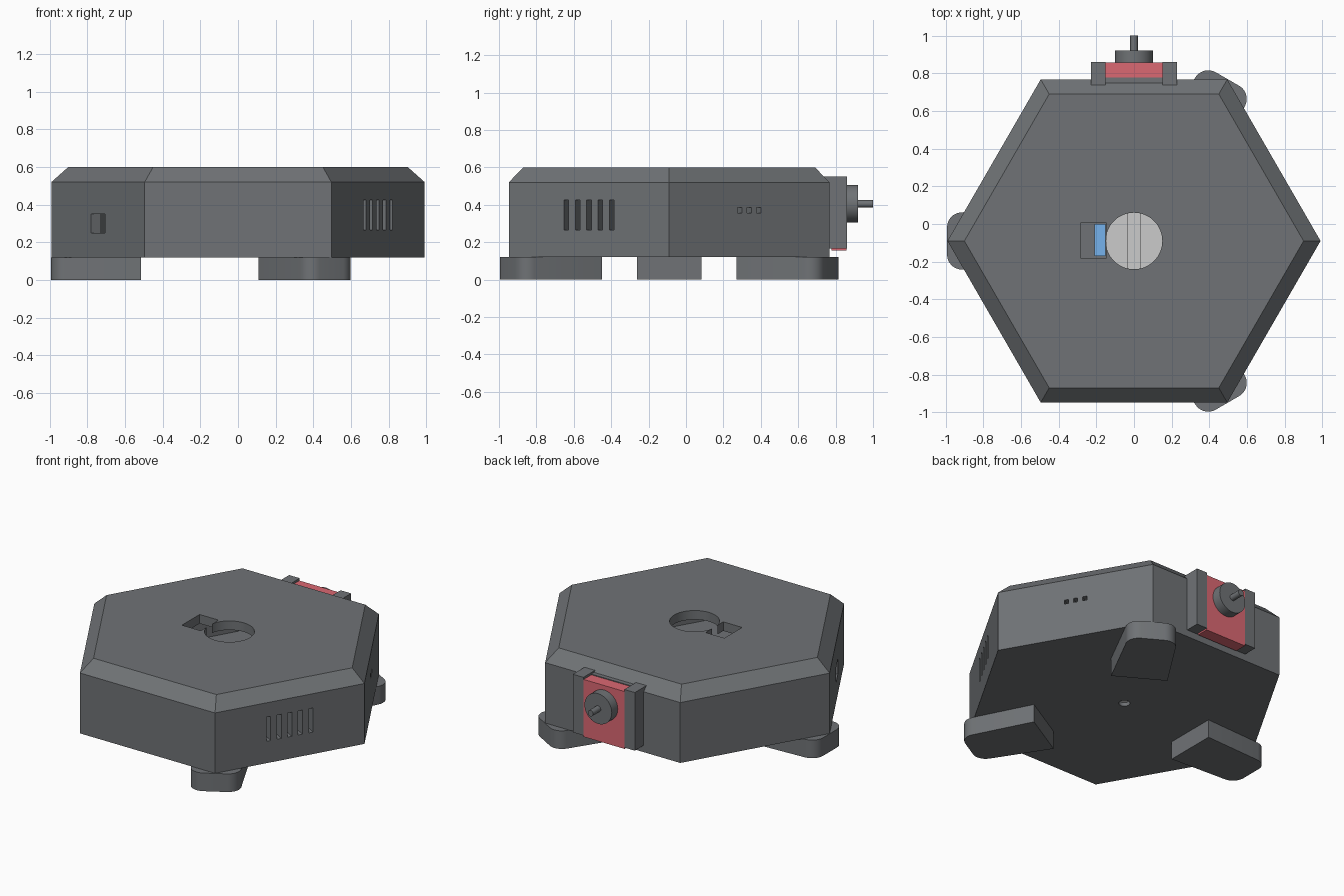
import bpy, bmesh, math
from mathutils import Matrix, Vector

if "Cube" in bpy.data.objects:
    bpy.data.objects.remove(bpy.data.objects["Cube"])

CY = -0.09  # centre of the hexagonal body in y


def material(name, rgb):
    m = bpy.data.materials.new(name)
    m.diffuse_color = (*rgb, 1)
    m.use_nodes = True
    m.node_tree.nodes["Principled BSDF"].inputs["Base Color"].default_value = m.diffuse_color
    return m


DARK = material("dark_grey", (0.16, 0.17, 0.18))
RED = material("red", (0.71, 0.14, 0.17))
BLUE = material("blue", (0.18, 0.45, 0.84))
WHITE = material("off_white", (0.8, 0.8, 0.8))


def finish(bm, name, mat, smooth=False):
    bmesh.ops.recalc_face_normals(bm, faces=bm.faces)
    me = bpy.data.meshes.new(name)
    bm.to_mesh(me)
    bm.free()
    ob = bpy.data.objects.new(name, me)
    bpy.context.collection.objects.link(ob)
    if mat:
        me.materials.append(mat)
    if smooth:
        bpy.ops.object.select_all(action='DESELECT')
        ob.select_set(True)
        bpy.context.view_layer.objects.active = ob
        bpy.ops.object.shade_smooth_by_angle(angle=math.radians(30))
    return ob


def box(name, lo, hi, mat=None, frame=Matrix()):
    bm = bmesh.new()
    lo, hi = Vector(lo), Vector(hi)
    m = frame @ Matrix.Translation((lo + hi) / 2) @ Matrix.Diagonal((*(hi - lo), 1))
    bmesh.ops.create_cube(bm, size=1, matrix=m)
    return finish(bm, name, mat)


def cylinder(name, r, a, b, mat=None, segs=48):
    a, b = Vector(a), Vector(b)
    d = b - a
    m = Matrix.Translation((a + b) / 2) @ d.to_track_quat('Z', 'Y').to_matrix().to_4x4()
    bm = bmesh.new()
    bmesh.ops.create_cone(bm, cap_ends=True, segments=segs, radius1=r, radius2=r,
                          depth=d.length, matrix=m)
    return finish(bm, name, mat, smooth=True)


def hex_prism(name, levels, mat=None):
    """Hexagon lofted through (radius, z) levels."""
    bm = bmesh.new()
    rings = [[bm.verts.new((r * math.cos(k * math.pi / 3), CY + r * math.sin(k * math.pi / 3), z))
              for k in range(6)] for r, z in levels]
    for p, q in zip(rings, rings[1:]):
        for k in range(6):
            bm.faces.new((p[k], p[(k + 1) % 6], q[(k + 1) % 6], q[k]))
    bm.faces.new(rings[0][::-1])
    bm.faces.new(rings[-1])
    return finish(bm, name, mat)


def cut(target, cutters):
    for c in cutters:
        c.hide_render = True
        mod = target.modifiers.new("cut", 'BOOLEAN')
        mod.operation, mod.solver, mod.object = 'DIFFERENCE', 'EXACT', c
        bpy.context.view_layer.objects.active = target
        bpy.ops.object.modifier_apply(modifier=mod.name)
        bpy.data.objects.remove(c)


def face_frame(deg):
    """Local x = outward from a hexagon side, y = along it, origin on the side."""
    return (Matrix.Translation((0, CY, 0)) @ Matrix.Rotation(math.radians(deg), 4, 'Z')
            @ Matrix.Translation((0.857, 0, 0)))


# Hollow housing with chamfered top edge
housing = hex_prism("housing", [(0.99, 0.12), (0.99, 0.52), (0.90, 0.60)], DARK)
cutters = [hex_prism("cavity", [(0.92, 0.18), (0.92, 0.49), (0.86, 0.54)]),
           cylinder("top_hole", 0.15, (0, CY, 0.5), (0, CY, 0.7), segs=64),
           box("latch_hole", (-0.285, -0.18, 0.5), (-0.147, 0.005, 0.7)),
           cylinder("stud_hole", 0.034, (0, CY, 0.05), (0, CY, 0.25), segs=32)]
# Vent slots, small ports and side window
for i in range(-2, 3):
    y = i * 0.07
    cutters.append(box("vent", (-0.1, y - 0.014, 0.265), (0.1, y + 0.014, 0.425),
                       frame=face_frame(-30)))
for i in range(-1, 2):
    y = i * 0.058
    cutters.append(box("port", (-0.1, y - 0.014, 0.357), (0.1, y + 0.014, 0.384),
                       frame=face_frame(30)))
cutters.append(box("window", (-0.1, -0.073, 0.25), (0.1, 0.073, 0.35), frame=face_frame(210)))
cut(housing, cutters)


# Three tapered feet with rounded outer corners
def foot(name, deg):
    pts = [(0.515, 0.172), (0.515, -0.172)]
    for s, a0 in ((-1, -84), (1, 0)):
        for i in range(9):
            a = math.radians(a0 + i * 84 / 8)
            pts.append((0.912 + 0.08 * math.cos(a), s * 0.072 + 0.08 * math.sin(a)))
    m = Matrix.Translation((0, CY, 0)) @ Matrix.Rotation(math.radians(deg), 4, 'Z')
    bm = bmesh.new()
    f = bm.faces.new([bm.verts.new(m @ Vector((x, y, 0))) for x, y in pts])
    ext = bmesh.ops.extrude_face_region(bm, geom=[f])['geom']
    bmesh.ops.translate(bm, vec=(0, 0, 0.12), verts=[v for v in ext if isinstance(v, bmesh.types.BMVert)])
    finish(bm, name, DARK, smooth=True)


for name, deg in (("foot_right_back", 60), ("foot_left", 180), ("foot_right_front", 300)):
    foot(name, deg)

# Rear bracket: two rails, backing plate, red slider, knob and shaft
box("rail_right", (0.15, 0.73, 0.165), (0.227, 0.86, 0.55), DARK)
box("rail_left", (-0.227, 0.73, 0.165), (-0.15, 0.86, 0.55), DARK)
box("rail_back_plate", (-0.15, 0.73, 0.165), (0.15, 0.777, 0.54), DARK)
box("slider", (-0.15, 0.777, 0.155), (0.15, 0.857, 0.535), RED)
cylinder("knob", 0.10, (0, 0.85, 0.405), (0, 0.92, 0.405), DARK)
cylinder("shaft", 0.02, (0, 0.91, 0.405), (0, 1.0, 0.405), DARK, 24)

# Slotted mounting screw under the top hole, and blue latch beside it
head = cylinder("screw_head", 0.15, (0, CY, 0.19), (0, CY, 0.31), WHITE, 64)
cut(head, [box("slot", (-0.035, CY - 0.3, 0.26), (0.035, CY + 0.3, 0.4))])
cylinder("screw_stud", 0.028, (0, CY, 0.14), (0, CY, 0.265), WHITE, 32)
box("latch", (-0.21, -0.17, 0.18), (-0.15, 0.0, 0.32), BLUE)
